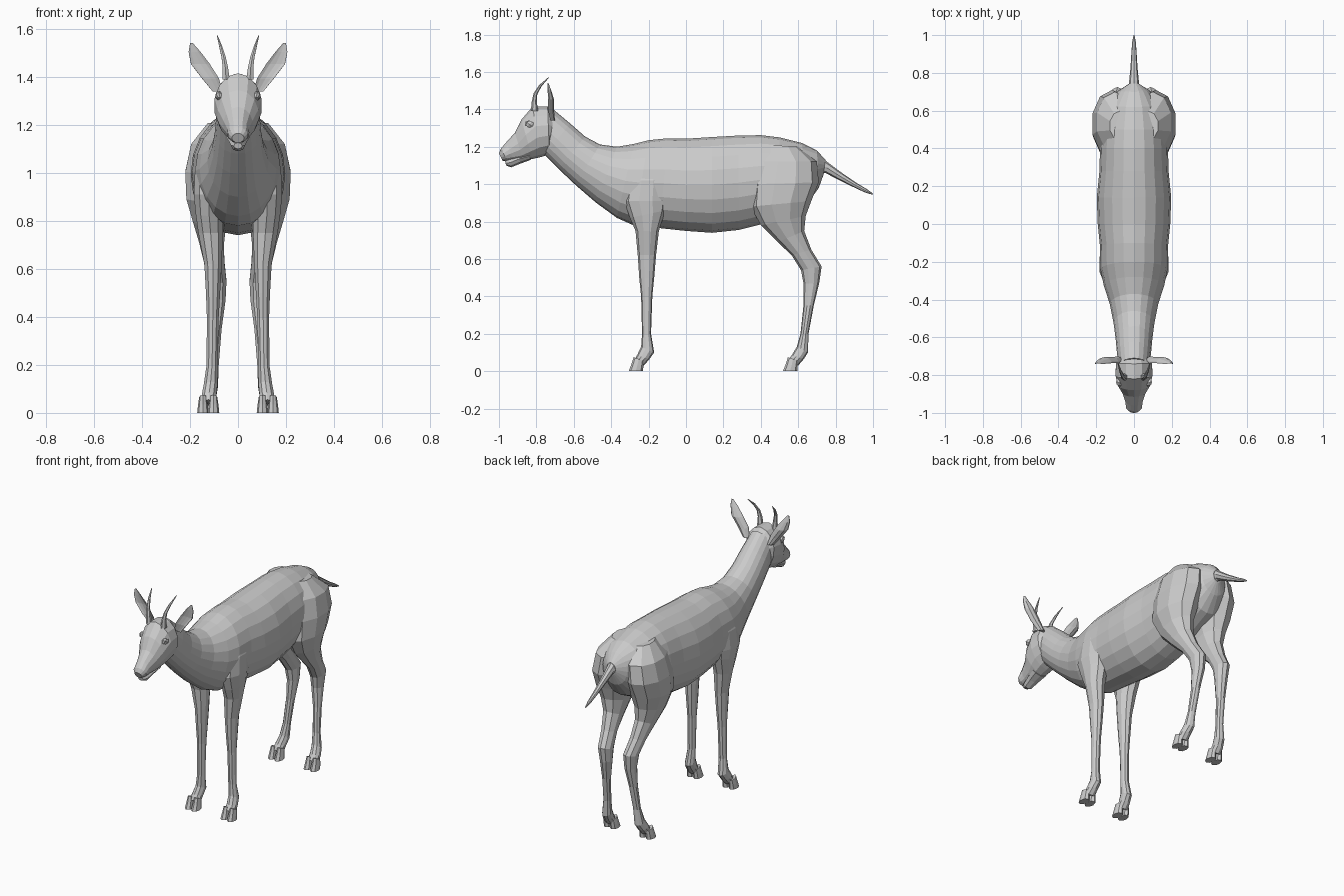
import bpy, bmesh
from math import sin, cos, tau


def loft(name, rings, n=10, mirror=False, cup=0.0):
    """Skin elliptical rings. Each ring: (y1, z1, y2, z2, centre x, half width),
    where (y1, z1) and (y2, z2) are its two edges in side view."""
    bm = bmesh.new()
    loops = []
    for y1, z1, y2, z2, xc, hw in rings:
        loop = []
        for i in range(n):
            a = tau * i / n
            c = cos(a)
            if cup and c > 0:
                c *= -cup
            t = (1 - c) / 2
            loop.append(bm.verts.new((xc + hw * sin(a), y1 + (y2 - y1) * t, z1 + (z2 - z1) * t)))
        loops.append(loop)
    for a, b in zip(loops, loops[1:]):
        for i in range(n):
            j = (i + 1) % n
            bm.faces.new((a[i], a[j], b[j], b[i]))
    bm.faces.new(loops[0])
    bm.faces.new(loops[-1][::-1])
    bmesh.ops.recalc_face_normals(bm, faces=bm.faces)
    me = bpy.data.meshes.new(name)
    bm.to_mesh(me)
    bm.free()
    ob = bpy.data.objects.new(name, me)
    bpy.context.collection.objects.link(ob)
    if mirror:
        ob.modifiers.new("Mirror", 'MIRROR').use_mirror_merge = False
    return ob


# Trunk and neck, from the rump forwards
loft("body", [
    (.745, 1.13, .735, 1.05, 0, .03), (.70, 1.18, .71, .98, 0, .085),
    (.62, 1.22, .645, .89, 0, .14), (.50, 1.25, .50, .82, 0, .17),
    (.40, 1.262, .40, .785, 0, .18), (.28, 1.26, .28, .755, 0, .183),
    (.14, 1.252, .14, .74, 0, .197), (0, 1.243, 0, .75, 0, .192),
    (-.10, 1.245, -.14, .765, 0, .18), (-.20, 1.235, -.28, .78, 0, .178),
    (-.28, 1.215, -.37, .82, 0, .16), (-.37, 1.20, -.48, .90, 0, .128),
    (-.46, 1.212, -.59, .995, 0, .108), (-.54, 1.255, -.68, 1.08, 0, .097),
    (-.62, 1.325, -.755, 1.155, 0, .09), (-.71, 1.40, -.80, 1.20, 0, .08)], 20)

# Head with a muzzle and a lower jaw
loft("head", [
    (-.695, 1.37, -.70, 1.22, 0, .065), (-.74, 1.415, -.73, 1.16, 0, .098),
    (-.82, 1.415, -.775, 1.145, 0, .10), (-.88, 1.345, -.82, 1.135, 0, .087),
    (-.915, 1.275, -.87, 1.125, 0, .062), (-.96, 1.225, -.92, 1.125, 0, .046),
    (-.99, 1.19, -.955, 1.125, 0, .043), (-1.0, 1.165, -.98, 1.125, 0, .025)], 14)
loft("lower_jaw", [
    (-.84, 1.17, -.83, 1.13, 0, .05), (-.90, 1.16, -.885, 1.11, 0, .04),
    (-.945, 1.14, -.935, 1.09, 0, .03), (-.968, 1.125, -.962, 1.10, 0, .018)], 8)

# Eyes, ears and horns
loft("eyes", [
    (-.86, 1.315, -.835, 1.30, .075, .012), (-.858, 1.335, -.815, 1.305, .08, .015),
    (-.84, 1.34, -.81, 1.325, .08, .012)], 8, True)
loft("ears", [
    (-.755, 1.34, -.70, 1.34, .085, .022), (-.775, 1.40, -.705, 1.39, .115, .037),
    (-.775, 1.46, -.705, 1.45, .157, .041), (-.765, 1.51, -.72, 1.50, .181, .026),
    (-.745, 1.542, -.735, 1.54, .194, .006)], 10, True, .3)
loft("horns", [
    (-.83, 1.39, -.79, 1.39, .05, .018), (-.825, 1.44, -.798, 1.44, .053, .013),
    (-.815, 1.485, -.795, 1.48, .06, .01), (-.785, 1.53, -.773, 1.522, .072, .007),
    (-.735, 1.572, -.732, 1.57, .086, .002)], 6, True)

# Tail
loft("tail", [
    (.70, 1.17, .70, 1.05, 0, .035), (.76, 1.115, .745, 1.06, 0, .026),
    (.83, 1.063, .818, 1.022, 0, .019), (.91, 1.008, .90, .982, 0, .014),
    (.965, .975, .958, .955, 0, .01), (1.0, .95, .998, .943, 0, .003)], 8)

# Front legs with shoulders
loft("front_legs", [
    (-.27, 1.14, -.12, 1.14, .10, .035), (-.31, 1.02, -.10, 1.02, .122, .06),
    (-.33, .91, -.10, .91, .123, .064), (-.30, .82, -.11, .86, .12, .06),
    (-.27, .75, -.145, .75, .114, .054), (-.258, .62, -.16, .62, .104, .038),
    (-.25, .50, -.17, .50, .104, .031), (-.24, .40, -.18, .40, .105, .026),
    (-.235, .20, -.187, .20, .108, .024), (-.24, .13, -.17, .10, .114, .03),
    (-.262, .085, -.195, .065, .12, .032), (-.28, .055, -.225, .03, .122, .034)], 10, True)

# Hind legs with thighs and hocks
loft("hind_legs", [
    (.44, 1.21, .60, 1.20, .07, .06), (.38, 1.12, .70, 1.12, .10, .10),
    (.35, 1.0, .71, 1.01, .115, .11), (.345, .88, .67, .91, .12, .10),
    (.40, .78, .64, .83, .118, .074), (.49, .69, .632, .75, .11, .055),
    (.565, .62, .67, .65, .10, .045), (.615, .54, .725, .56, .088, .042),
    (.628, .47, .712, .47, .085, .035), (.628, .35, .683, .35, .093, .026),
    (.612, .20, .655, .20, .103, .024), (.592, .13, .652, .10, .112, .03),
    (.565, .085, .63, .065, .12, .032), (.545, .055, .60, .03, .122, .034)], 10, True)

# Cloven hooves: two toes per foot
for leg, y in (("front", -.265), ("hind", .56)):
    for side, x in (("inner", .102), ("outer", .146)):
        loft(f"{leg}_{side}_toes", [
            (y - .015, .075, y + .04, .055, x, .016), (y - .028, .035, y + .037, .025, x, .021),
            (y - .042, 0, y + .035, 0, x, .024)], 8, True)
